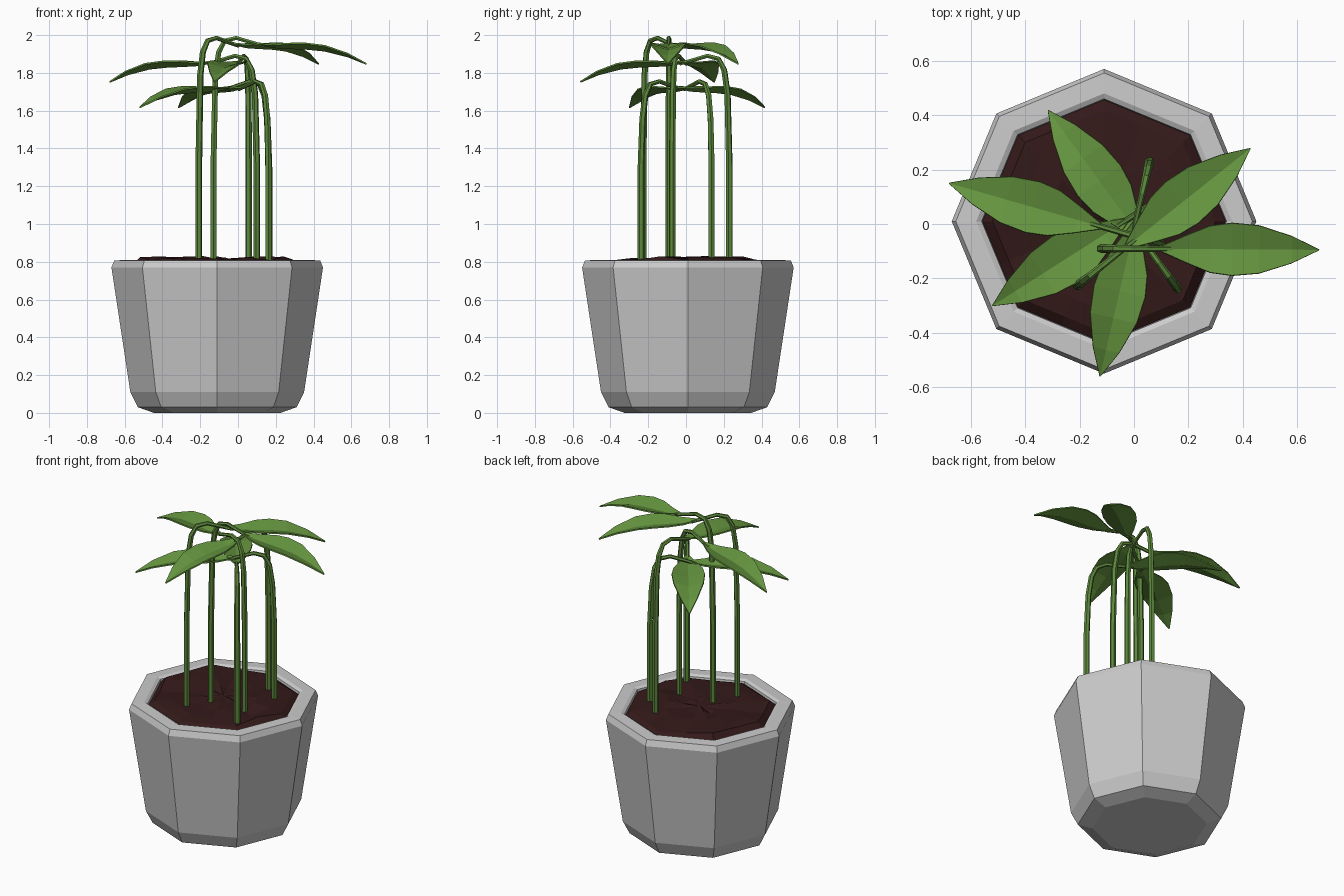
import bpy, math, random
from mathutils import Vector

if "Cube" in bpy.data.objects:
    bpy.data.objects.remove(bpy.data.objects["Cube"])

random.seed(4)
CX, CY = -0.11, 0.01


def material(name, rgb):
    m = bpy.data.materials.new(name)
    m.diffuse_color = (*rgb, 1)
    m.use_nodes = True
    m.node_tree.nodes["Principled BSDF"].inputs["Base Color"].default_value = m.diffuse_color
    return m


def make_object(name, verts, faces, mat=None):
    me = bpy.data.meshes.new(name)
    me.from_pydata(verts, [], faces)
    me.update()
    ob = bpy.data.objects.new(name, me)
    bpy.context.collection.objects.link(ob)
    if mat:
        me.materials.append(mat)
    return ob


def bridge(rings, n):
    """Quads joining consecutive closed rings of n vertices."""
    return [(r * n + i, r * n + (i + 1) % n, (r + 1) * n + (i + 1) % n, (r + 1) * n + i)
            for r in range(rings - 1) for i in range(n)]


green = material("leaf_green", (0.13, 0.30, 0.05))
stem_green = material("stem_green", (0.11, 0.25, 0.045))
brown = material("soil_brown", (0.035, 0.01, 0.01))

# Octagonal pot: profile (radius, z) from the base, over the rim, into the cavity
profile = [(0.335, 0), (0.42, 0.03), (0.46, 0.11), (0.56, 0.77), (0.545, 0.807),
           (0.47, 0.81), (0.45, 0.80), (0.44, 0.70)]
verts = [(CX + r * math.cos(i * math.pi / 4), CY + r * math.sin(i * math.pi / 4), z)
         for r, z in profile for i in range(8)]
faces = bridge(len(profile), 8)
last = (len(profile) - 1) * 8
faces += [tuple(range(7, -1, -1)), tuple(range(last, last + 8))]
make_object("pot", verts, faces)

# Lumpy soil: concentric rings fitted to the octagonal cavity
radii = [0.447, 0.41, 0.33, 0.22, 0.11]
verts = []
for k, r in enumerate(radii):
    for i in range(16):
        a = i * math.pi / 8
        rr = r * (math.cos(math.pi / 8) if i % 2 else 1)
        z = 0.785 if k == 0 else 0.813 + random.uniform(-0.012, 0.018)
        verts.append((CX + rr * math.cos(a), CY + rr * math.sin(a), z))
faces = bridge(len(radii), 16)
verts.append((CX, CY, 0.815))
base = (len(radii) - 1) * 16
faces += [(base + i, base + (i + 1) % 16, len(verts) - 1) for i in range(16)]
make_object("soil", verts, faces, brown)

# Stem path (distance towards leaf, height below peak, radius)
bend = [(0.0, -0.20, 0.017), (0.018, -0.075, 0.016), (0.05, -0.015, 0.014),
        (0.11, 0.0, 0.012), (0.18, -0.02, 0.011), (0.26, -0.042, 0.010)]
# Leaf rows (distance, midrib height below peak, half width)
rows = [(0.22, -0.033, 0.010), (0.31, -0.050, 0.050), (0.40, -0.055, 0.086),
        (0.48, -0.058, 0.097), (0.58, -0.068, 0.088), (0.70, -0.098, 0.050),
        (0.80, -0.138, 0.002)]


def sprout(idx, foot, tip, peak):
    foot, tip = Vector((*foot, 0)), Vector((*tip, 0))
    d = (tip - foot).normalized()
    s = Vector((-d.y, d.x, 0))
    up = Vector((0, 0, 1))

    # Stem: six-sided tube bending over at the top
    path = [(-0.01, 0.76 - peak, 0.018), (-0.01, 1.3 - peak, 0.018)] + bend
    n, verts = 6, []
    for k, (t, h, r) in enumerate(path):
        a, b = path[max(k - 1, 0)], path[min(k + 1, len(path) - 1)]
        tangent = (d * (b[0] - a[0]) + up * (b[1] - a[1])).normalized()
        across = s.cross(tangent)
        c = foot + d * t + up * (peak + h)
        for i in range(n):
            w = 2 * math.pi * i / n
            verts.append(c + r * (math.cos(w) * s + math.sin(w) * across))
    faces = bridge(len(path), n)
    faces += [tuple(range(n - 1, -1, -1)), tuple(range(len(verts) - n, len(verts)))]
    make_object(f"stem_{idx}", verts, faces, stem_green)

    # Leaf: folded blade with raised edges, given a little thickness
    verts, faces = [], []
    for t, h, w in rows:
        for side in (-1, 0, 1):
            verts.append(foot + d * t + s * (side * w)
                         + up * (peak + h + abs(side) * w * 0.3))
    for r in range(len(rows) - 1):
        for c in range(2):
            q = r * 3 + c
            faces.append((q, q + 3, q + 4, q + 1))
    leaf = make_object(f"leaf_{idx}", verts, faces, green)
    mod = leaf.modifiers.new("thickness", "SOLIDIFY")
    mod.thickness = 0.008
    mod.offset = 0


# Six sprouts in three heights: foot, leaf tip, peak height
sprouts = [((-0.12, -0.09), (0.68, -0.095), 1.985), ((-0.20, -0.22), (0.43, 0.28), 1.985),
           ((0.09, -0.07), (-0.68, 0.15), 1.89), ((0.055, 0.22), (-0.125, -0.56), 1.89),
           ((0.155, -0.23), (-0.31, 0.41), 1.755), ((0.155, 0.13), (-0.52, -0.30), 1.755)]
for i, (foot, tip, peak) in enumerate(sprouts, 1):
    sprout(i, foot, tip, peak)
